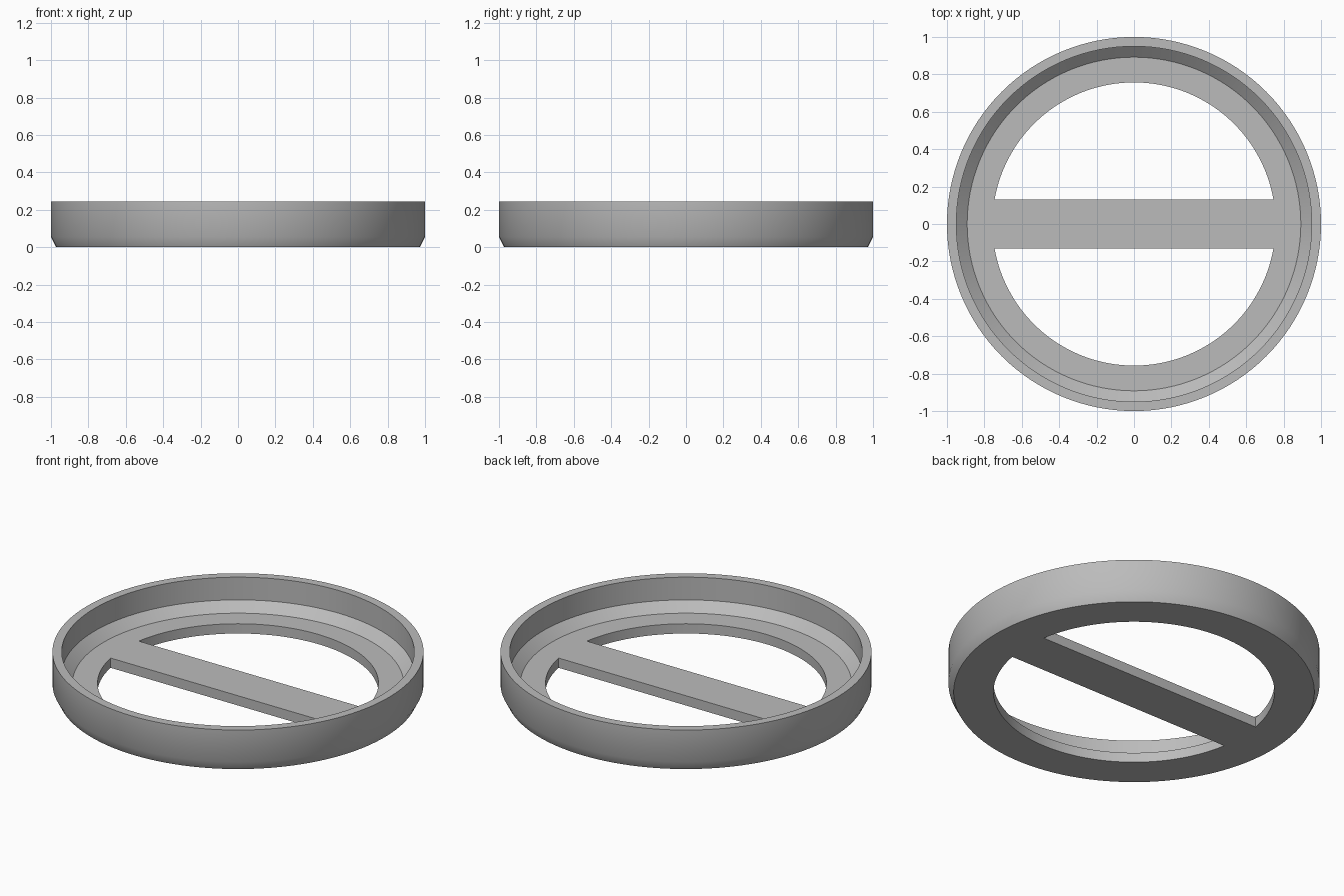
import bpy, bmesh, math

SEGMENTS = 128
HOLE_RADIUS = 0.757
BAR_HALF = 0.132
FLOOR = 0.058

old = bpy.data.objects.get("Cube")
if old:
    bpy.data.objects.remove(old, do_unlink=True)

# Single grey material
grey = bpy.data.materials.new("grey")
grey.use_nodes = True
colour = (0.5, 0.5, 0.5, 1)
grey.diffuse_color = colour
grey.node_tree.nodes["Principled BSDF"].inputs["Base Color"].default_value = colour


def make_object(name, bm):
    bmesh.ops.recalc_face_normals(bm, faces=bm.faces[:])
    mesh = bpy.data.meshes.new(name)
    bm.to_mesh(mesh)
    bm.free()
    mesh.materials.append(grey)
    obj = bpy.data.objects.new(name, mesh)
    bpy.context.collection.objects.link(obj)
    return obj


def lathe(name, profile):
    """Stack rings of (radius, height) and cap both ends."""
    bm = bmesh.new()
    rings = []
    for r, z in profile:
        angles = [math.tau * i / SEGMENTS for i in range(SEGMENTS)]
        rings.append([bm.verts.new((r * math.cos(a), r * math.sin(a), z)) for a in angles])
    for low, high in zip(rings, rings[1:]):
        for i in range(SEGMENTS):
            j = (i + 1) % SEGMENTS
            bm.faces.new((low[i], low[j], high[j], high[i]))
    bm.faces.new(rings[0])
    bm.faces.new(rings[-1])
    return make_object(name, bm)


def half_round_cutter(name, side):
    """D-shaped prism on one side of the crossbar."""
    start = math.asin(BAR_HALF / HOLE_RADIUS)
    steps = SEGMENTS // 2
    bm = bmesh.new()
    points = []
    for i in range(steps + 1):
        a = start + (math.pi - 2 * start) * i / steps
        points.append(bm.verts.new((HOLE_RADIUS * math.cos(a), side * HOLE_RADIUS * math.sin(a), -0.1)))
    base = bm.faces.new(points)
    top = bmesh.ops.extrude_face_region(bm, geom=[base])["geom"]
    bmesh.ops.translate(bm, vec=(0, 0, 0.3), verts=[v for v in top if isinstance(v, bmesh.types.BMVert)])
    return make_object(name, bm)


# Dish: bevelled foot, outer wall, rim, inner wall, sloped shoulder, floor
dish = lathe("ring_with_crossbar", [
    (0.972, 0), (1, 0.055), (1, 0.245), (0.95, 0.245), (0.95, 0.11), (0.892, FLOOR)])

# Cut the two openings, leaving the crossbar between them
bpy.context.view_layer.objects.active = dish
dish.select_set(True)
for side, name in ((1, "back_opening_cutter"), (-1, "front_opening_cutter")):
    cutter = half_round_cutter(name, side)
    cutter.hide_render = True
    cut = dish.modifiers.new(name, "BOOLEAN")
    cut.operation = "DIFFERENCE"
    cut.solver = "EXACT"
    cut.object = cutter
    bpy.ops.object.modifier_apply(modifier=cut.name)
    bpy.data.objects.remove(cutter, do_unlink=True)

bpy.ops.object.shade_smooth_by_angle(angle=math.radians(32))
